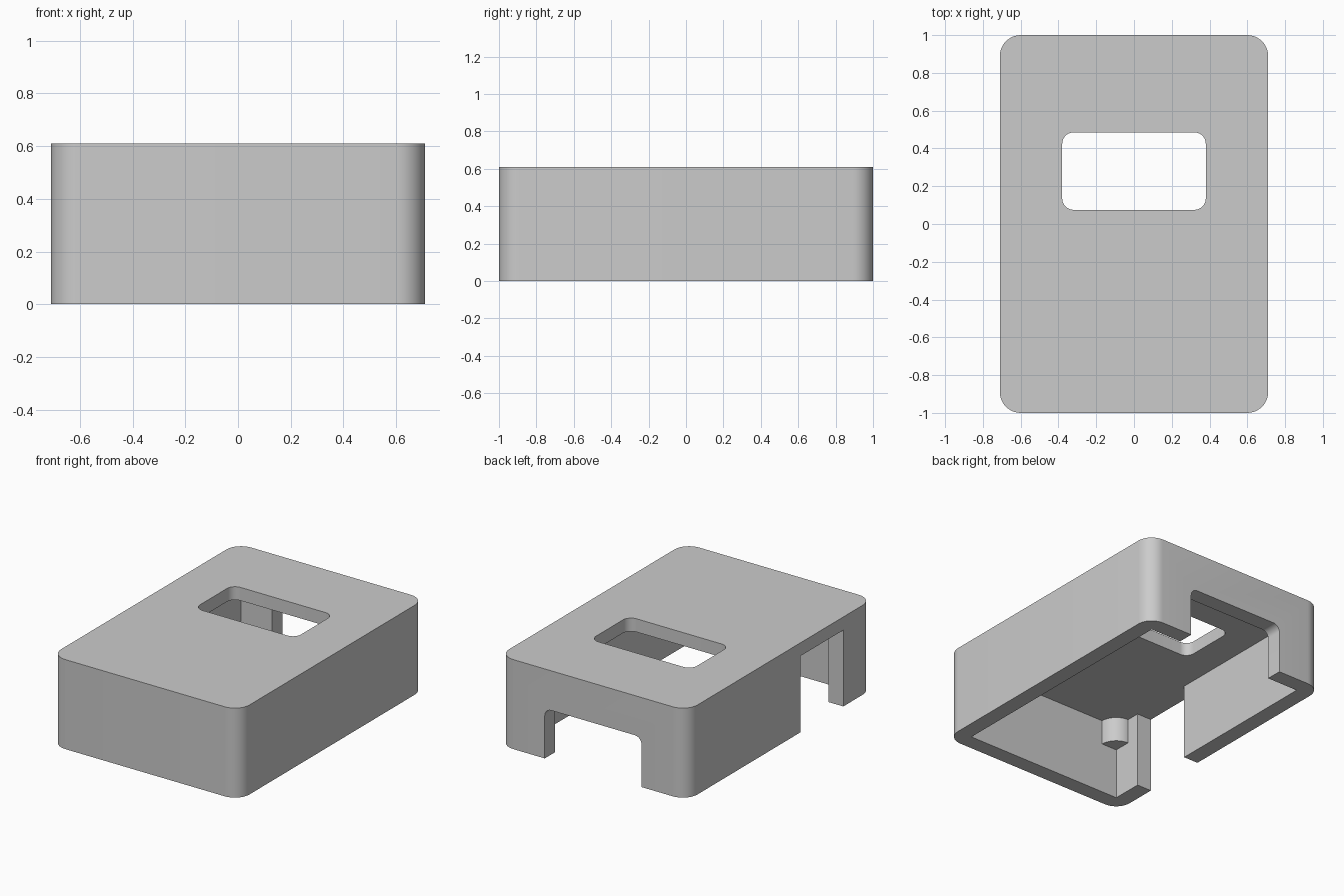
import bpy
import bmesh
import math
from mathutils import Vector

cube = bpy.data.objects.get("Cube")
if cube:
    bpy.data.objects.remove(cube, do_unlink=True)

W, D, H = 0.71, 1.0, 0.61      # half width, half depth, height
WALL, ROOF_Z = 0.11, 0.52      # wall thickness, ceiling height

grey = bpy.data.materials.new("plastic_grey")
grey.use_nodes = True
colour = (0.6, 0.6, 0.6, 1)
grey.diffuse_color = colour
grey.node_tree.nodes["Principled BSDF"].inputs["Base Color"].default_value = colour


def arc(cx, cy, r, start, end, n=10):
    """Points along an arc, angles in degrees."""
    angles = [math.radians(start + (end - start) * i / n) for i in range(n + 1)]
    return [(cx + r * math.cos(a), cy + r * math.sin(a)) for a in angles]


def rounded_rect(hx, hy, r):
    pts = []
    for k, (sx, sy) in enumerate([(1, 1), (-1, 1), (-1, -1), (1, -1)]):
        pts += arc(sx * (hx - r), sy * (hy - r), r, 90 * k, 90 * k + 90)
    return pts


def prism(name, points, depth):
    """Extrude a 3D outline along a depth vector."""
    bm = bmesh.new()
    face = bm.faces.new([bm.verts.new(p) for p in points])
    top = bmesh.ops.extrude_face_region(bm, geom=[face])["geom"]
    moved = [v for v in top if isinstance(v, bmesh.types.BMVert)]
    bmesh.ops.translate(bm, verts=moved, vec=Vector(depth))
    bmesh.ops.recalc_face_normals(bm, faces=bm.faces)
    mesh = bpy.data.meshes.new(name)
    bm.to_mesh(mesh)
    bm.free()
    mesh.materials.append(grey)
    obj = bpy.data.objects.new(name, mesh)
    bpy.context.collection.objects.link(obj)
    return obj


def upright(name, outline, z0, z1):
    return prism(name, [(x, y, z0) for x, y in outline], (0, 0, z1 - z0))


def box_outline(x0, x1, y0, y1):
    return [(x0, y0), (x1, y0), (x1, y1), (x0, y1)]


def select_only(obj):
    bpy.ops.object.select_all(action="DESELECT")
    obj.select_set(True)
    bpy.context.view_layer.objects.active = obj


def cut(target, cutter):
    mod = target.modifiers.new(cutter.name, "BOOLEAN")
    mod.operation = "DIFFERENCE"
    mod.solver = "EXACT"
    mod.object = cutter
    select_only(target)
    bpy.ops.object.modifier_apply(modifier=mod.name)
    bpy.data.objects.remove(cutter, do_unlink=True)


# Rounded outer case
case = upright("case_shell", rounded_rect(W, D, 0.11), 0, H)

# Open-bottomed cavity
IX, IY = W - WALL, D - WALL
cut(case, upright("cavity", box_outline(-IX, IX, -IY, IY), -0.1, ROOF_Z))

# Rounded window through the roof
window = [(x, y + 0.28) for x, y in rounded_rect(0.38, 0.205, 0.06)]
cut(case, upright("roof_window", window, 0.4, 0.8))

# Rear opening with rounded upper corners
half, top, r = 0.365, 0.34, 0.05
arch = [(-half, -0.1), (half, -0.1)]
arch += arc(half - r, top - r, r, 0, 90) + arc(r - half, top - r, r, 90, 180)
cut(case, prism("rear_opening", [(x, 0.8, z) for x, z in arch], (0, 0.4, 0)))

# Side opening reaching the ceiling
cut(case, upright("side_opening", box_outline(-0.9, -0.5, -0.68, -0.22), -0.1, ROOF_Z))

select_only(case)
bpy.ops.object.shade_smooth_by_angle(angle=math.radians(30))

# Quarter-round posts hanging in the inner corners
for side, sx in (("left", 1), ("right", -1)):
    for end, sy in (("rear", 1), ("front", -1)):
        inset = 0.03
        quarter = [(-inset, -inset), (0.117, -inset)]
        quarter += arc(0, 0, 0.117, 0, 90) + [(-inset, 0.117)]
        outline = [(sx * (IX - x), sy * (IY - y)) for x, y in quarter]
        post = upright(f"{end}_{side}_corner_post", outline, 0.35, ROOF_Z + 0.03)
        select_only(post)
        bpy.ops.object.shade_smooth_by_angle(angle=math.radians(30))
